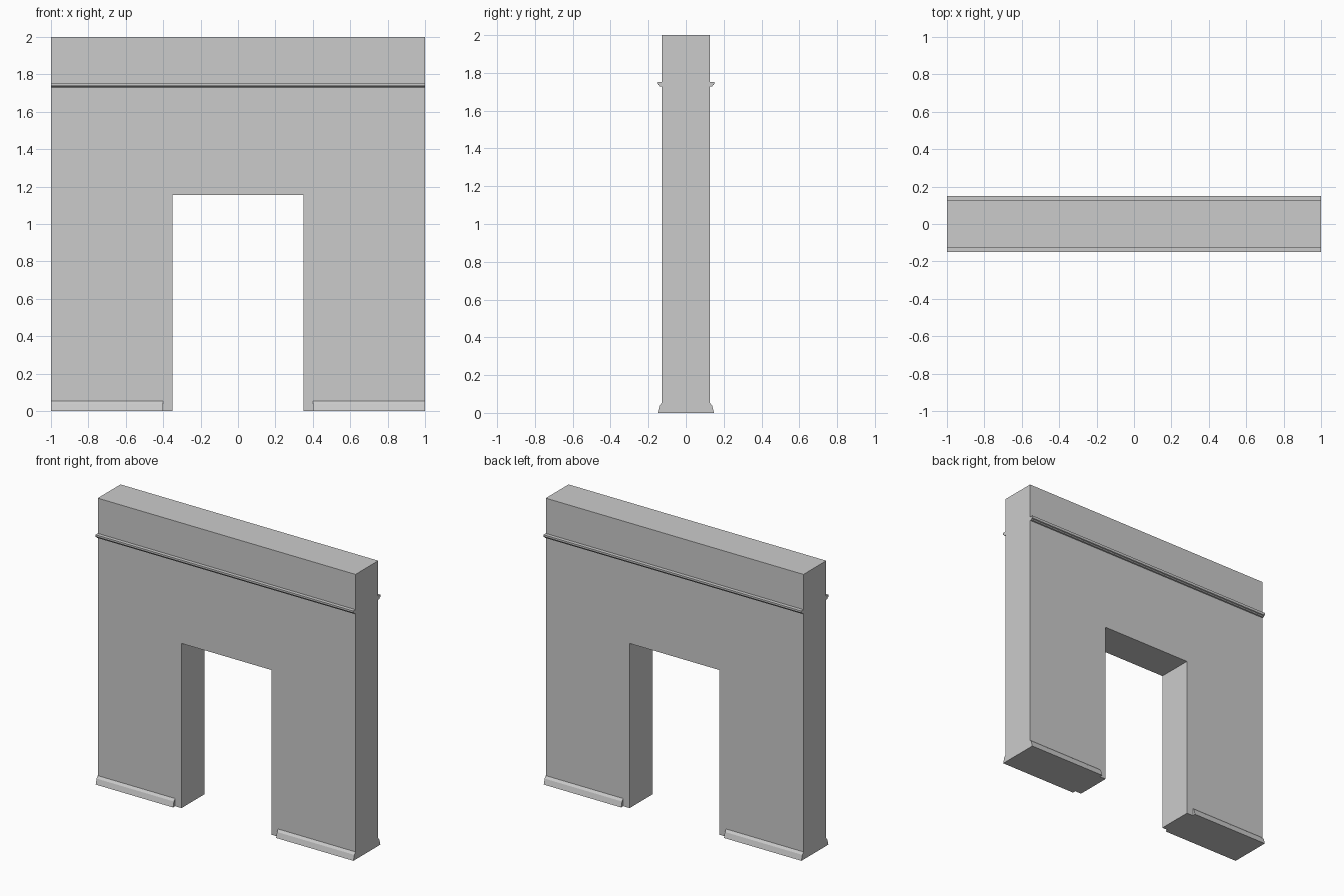
import bpy
import bmesh

cube = bpy.data.objects.get("Cube")
if cube:
    bpy.data.objects.remove(cube, do_unlink=True)

HALF = 0.126       # half thickness of the wall
OPENING = 0.35     # half width of the doorway

plaster = bpy.data.materials.new("grey_plaster")
plaster.use_nodes = True
GREY = (0.6, 0.6, 0.6, 1)
plaster.diffuse_color = GREY
plaster.node_tree.nodes["Principled BSDF"].inputs["Base Color"].default_value = GREY


def extrude_profile(name, points, offset):
    """Fill a closed outline of 3D points and extrude it by offset."""
    bm = bmesh.new()
    face = bm.faces.new([bm.verts.new(p) for p in points])
    result = bmesh.ops.extrude_face_region(bm, geom=[face], use_keep_orig=True)
    moved = [v for v in result["geom"] if isinstance(v, bmesh.types.BMVert)]
    bmesh.ops.translate(bm, verts=moved, vec=offset)
    bmesh.ops.recalc_face_normals(bm, faces=bm.faces)
    mesh = bpy.data.meshes.new(name)
    bm.to_mesh(mesh)
    bm.free()
    mesh.materials.append(plaster)
    obj = bpy.data.objects.new(name, mesh)
    bpy.context.collection.objects.link(obj)
    return obj


# Wall with its doorway
outline = [(-1, 0), (-1, 2), (1, 2), (1, 0),
           (OPENING, 0), (OPENING, 1.155), (-OPENING, 1.155), (-OPENING, 0)]
extrude_profile("wall", [(x, -HALF, z) for x, z in outline], (0, 2 * HALF, 0))

# Moulding sections as (distance out from the wall, height)
rail = [(0, 1.727), (0.012, 1.727), (0.015, 1.734), (0.022, 1.737),
        (0.025, 1.744), (0.025, 1.753), (0, 1.753)]
skirting = [(0, 0), (0.023, 0), (0.019, 0.015), (0.013, 0.038), (0, 0.054)]


def moulding(name, section, side, start, end):
    points = [(start, side * (HALF + d), z) for d, z in section]
    extrude_profile(name, points, (end - start, 0, 0))


# Rail across each face, skirting on each leg
for face_name, side in (("front", -1), ("back", 1)):
    moulding(face_name + "_rail", rail, side, -1, 1)
    moulding(face_name + "_left_skirting", skirting, side, 0.4, 1)
    moulding(face_name + "_right_skirting", skirting, side, -1, -0.4)
